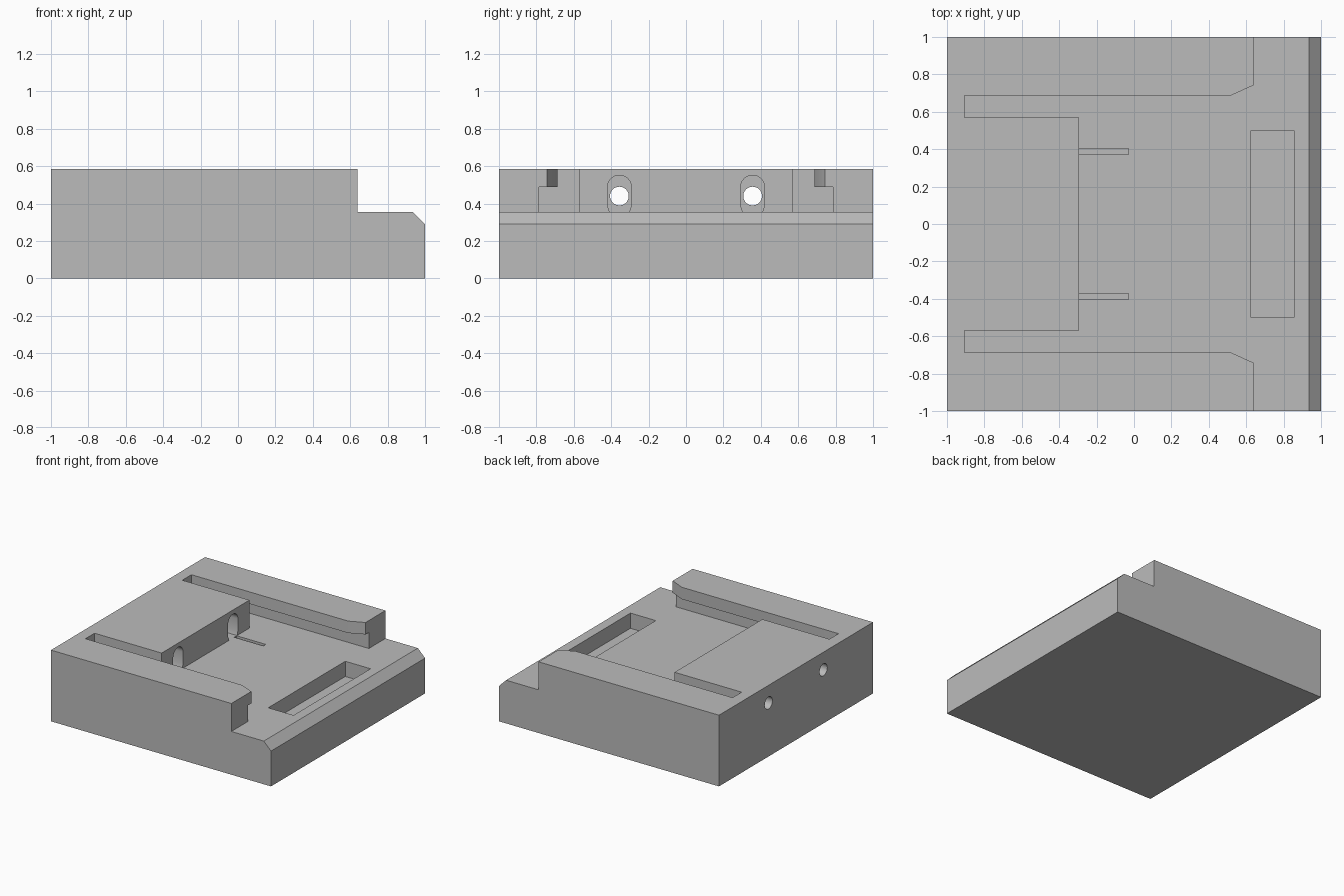
import bpy
import bmesh
from math import cos, sin, pi
from mathutils import Vector

if "Cube" in bpy.data.objects:
    bpy.data.objects.remove(bpy.data.objects["Cube"], do_unlink=True)

TOP, FLOOR, LIP = 0.585, 0.355, 0.487
HOLE_Y, HOLE_Z = 0.356, 0.44

grey = bpy.data.materials.new("plain grey")
grey.use_nodes = True
grey.diffuse_color = (0.5, 0.5, 0.5, 1)
grey.node_tree.nodes["Principled BSDF"].inputs["Base Color"].default_value = (0.5, 0.5, 0.5, 1)


def prism(name, points, offset):
    """Extrude a closed outline of 3D points along an offset."""
    bm = bmesh.new()
    face = bm.faces.new([bm.verts.new(p) for p in points])
    grown = bmesh.ops.extrude_face_region(bm, geom=[face])["geom"]
    verts = [g for g in grown if isinstance(g, bmesh.types.BMVert)]
    bmesh.ops.translate(bm, verts=verts, vec=Vector(offset))
    bmesh.ops.recalc_face_normals(bm, faces=bm.faces)
    mesh = bpy.data.meshes.new(name)
    bm.to_mesh(mesh)
    bm.free()
    mesh.materials.append(grey)
    obj = bpy.data.objects.new(name, mesh)
    bpy.context.collection.objects.link(obj)
    return obj


def box(name, x0, x1, y0, y1, z0, z1):
    return prism(name, [(x0, y0, z0), (x1, y0, z0), (x1, y1, z0), (x0, y1, z0)], (0, 0, z1 - z0))


def arc(y, z, r, start, end, steps, x):
    angles = [start + (end - start) * i / steps for i in range(steps + 1)]
    return [(x, y + r * cos(a), z + r * sin(a)) for a in angles]


# Block with a sloping right edge
profile = [(-1, 0), (1, 0), (1, 0.29), (0.705, TOP), (-1, TOP)]
body = prism("base_block", [(x, -1, z) for x, z in profile], (0, 2, 0))
cutters = []

# Channel, two long slots, flared mouth and lowered front shelf
half = [(-0.295, 0.57), (-0.905, 0.57), (-0.905, 0.688), (0.52, 0.688),
        (0.64, 0.742), (0.64, 1.1), (1.1, 1.1)]
outline = half + [(x, -y) for x, y in reversed(half)]
cutters.append(prism("channel_cutter", [(x, y, FLOOR) for x, y in outline], (0, 0, 0.4)))

# Shallow pocket in the shelf
cutters.append(box("pocket_cutter", 0.625, 0.855, -0.5, 0.5, FLOOR - 0.125, 0.45))

for s in (-1, 1):
    # Undercut below each rail
    y0, y1 = sorted((s * 0.63, s * 0.785))
    cutters.append(box("undercut_cutter", -0.905, 0.8, y0, y1, FLOOR, LIP))
    # Arched recess in the raised block
    y = s * HOLE_Y
    arch = arc(y, 0.487, 0.064, 0, pi, 24, -0.57)
    arch += [(-0.57, y - 0.064, 0.39), (-0.57, y - 0.053, FLOOR),
             (-0.57, y + 0.053, FLOOR), (-0.57, y + 0.064, 0.39)]
    cutters.append(prism("recess_cutter", arch, (0.4, 0, 0)))
    # Round hole through to the left end
    ring = arc(y, HOLE_Z, 0.05, 0, 2 * pi, 32, -1.1)[:-1]
    cutters.append(prism("hole_cutter", ring, (0.7, 0, 0)))
    # Narrow groove in the channel floor
    y0, y1 = sorted((s * 0.372, s * 0.404))
    cutters.append(box("groove_cutter", -0.295, -0.03, y0, y1, FLOOR - 0.025, FLOOR + 0.03))

# Carve the block
for c in cutters:
    mod = body.modifiers.new(c.name, "BOOLEAN")
    mod.operation = "DIFFERENCE"
    mod.solver = "EXACT"
    mod.object = c
    c.hide_render = True

bpy.context.view_layer.update()
carved = bpy.data.meshes.new_from_object(body.evaluated_get(bpy.context.evaluated_depsgraph_get()))
body.modifiers.clear()
body.data = carved
for c in cutters:
    bpy.data.objects.remove(c, do_unlink=True)

# Smooth the round holes, keep all corners sharp
bpy.ops.object.select_all(action="DESELECT")
body.select_set(True)
bpy.context.view_layer.objects.active = body
bpy.ops.object.shade_smooth_by_angle(angle=0.5)
